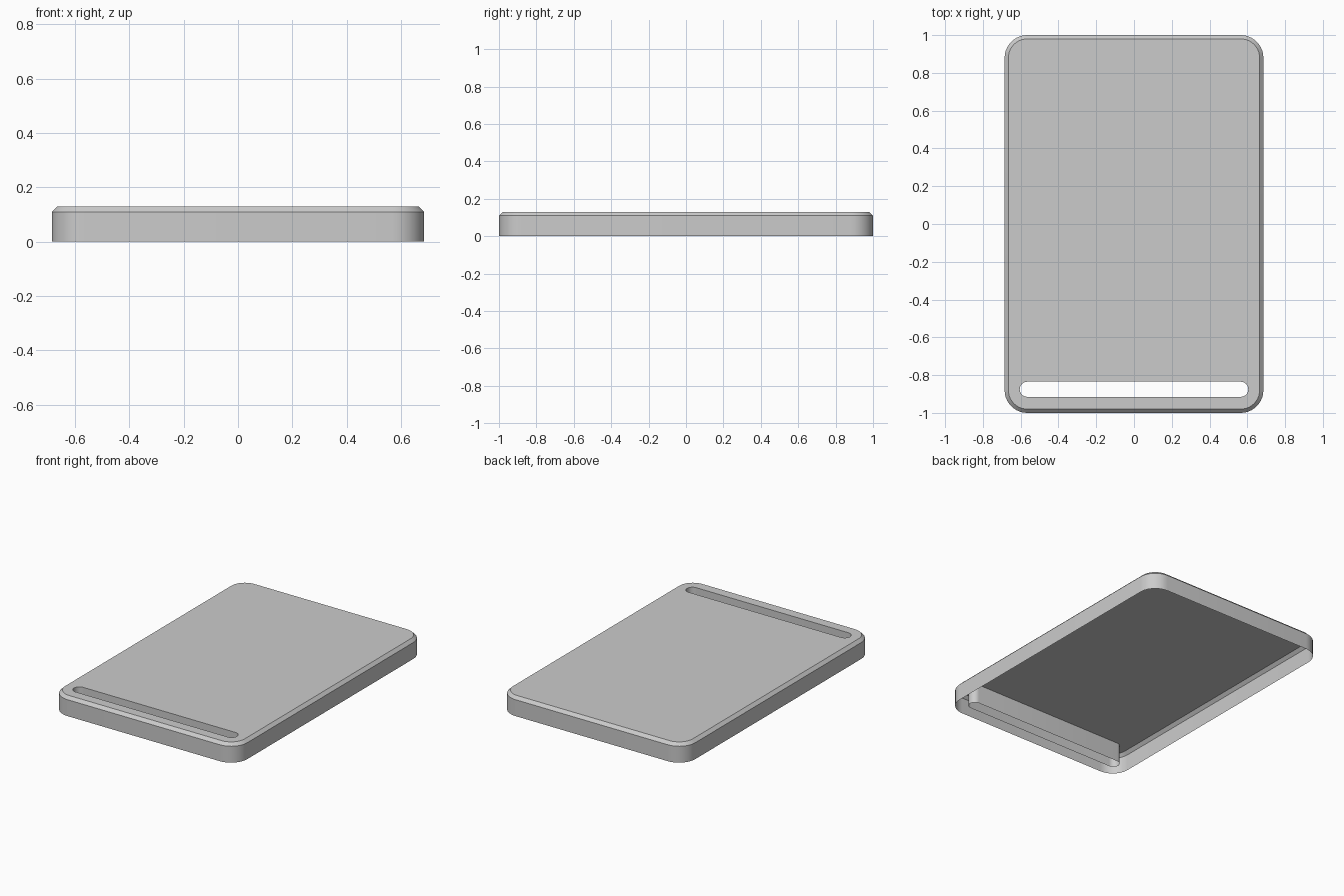
import bpy, bmesh
from math import sin, cos, pi

if "Cube" in bpy.data.objects:
    bpy.data.objects.remove(bpy.data.objects["Cube"])


def loop(bm, hx, hy, cy, r, z, seg):
    """Counter-clockwise rounded rectangle of vertices."""
    pts = []
    corners = [(1, 1), (-1, 1), (-1, -1), (1, -1)]
    for q, (sx, sy) in enumerate(corners):
        for i in range(seg + 1):
            a = (q + i / seg) * pi / 2
            p = (sx * (hx - r) + r * cos(a), cy + sy * (hy - r) + r * sin(a))
            if not pts or abs(p[0] - pts[-1][0]) + abs(p[1] - pts[-1][1]) > 1e-5:
                pts.append(p)
    if abs(pts[0][0] - pts[-1][0]) + abs(pts[0][1] - pts[-1][1]) < 1e-5:
        pts.pop()
    return [bm.verts.new((x, y, z)) for x, y in pts]


def strip(bm, low, high, inward=False):
    n = len(low)
    for i in range(n):
        j = (i + 1) % n
        f = [low[i], low[j], high[j], high[i]]
        bm.faces.new(f[::-1] if inward else f)


H, C = 0.13, 0.02
bm = bmesh.new()

# outer wall and chamfered top rim
base = loop(bm, 0.685, 1.0, 0, 0.12, 0, 10)
shoulder = loop(bm, 0.685, 1.0, 0, 0.12, H - C, 10)
rim = loop(bm, 0.685 - C, 1.0 - C, 0, 0.12 - C, H, 10)
strip(bm, base, shoulder)
strip(bm, shoulder, rim)

# slot walls running down to the open underside
slot_low = loop(bm, 0.605, 0.04, -0.875, 0.04, 0, 8)
slot_top = loop(bm, 0.605, 0.04, -0.875, 0.04, H, 8)
strip(bm, slot_low, slot_top, inward=True)

# top plate around the slot
edges = [bm.edges.get((l[i - 1], l[i])) for l in (rim, slot_top) for i in range(len(l))]
fill = bmesh.ops.triangle_fill(bm, edges=edges, use_beauty=True, normal=(0, 0, 1))
for f in fill["geom"]:
    if isinstance(f, bmesh.types.BMFace):
        f.normal_update()
        if f.normal.z < 0:
            f.normal_flip()

mesh = bpy.data.meshes.new("slotted_cover")
bm.to_mesh(mesh)
bm.free()
cover = bpy.data.objects.new("slotted_cover", mesh)
bpy.context.collection.objects.link(cover)
bpy.context.view_layer.objects.active = cover
cover.select_set(True)
bpy.ops.object.shade_smooth_by_angle(angle=pi / 6)
